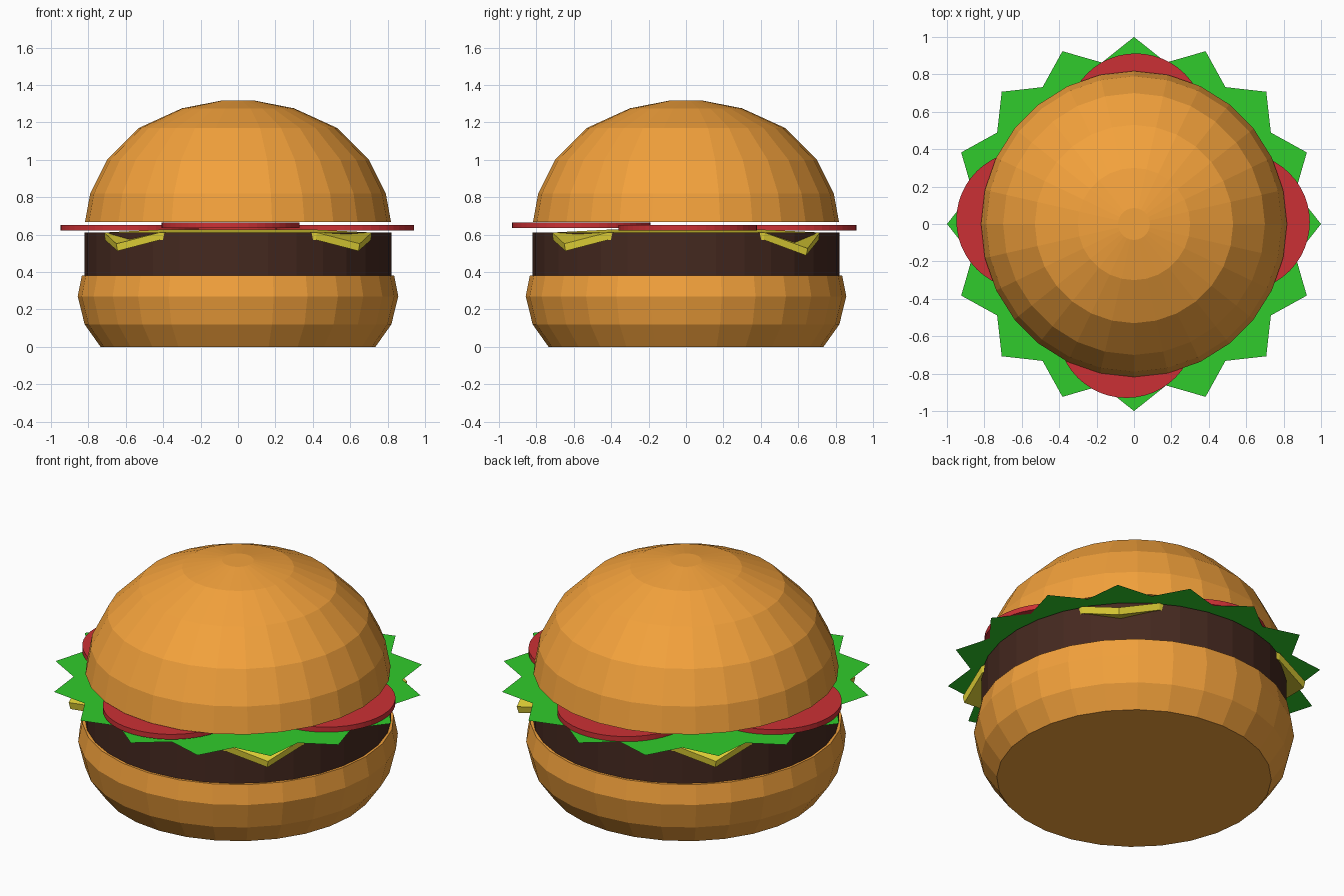
import bpy, bmesh
from math import sin, cos, pi

if "Cube" in bpy.data.objects:
    bpy.data.objects.remove(bpy.data.objects["Cube"])


def material(name, rgb):
    m = bpy.data.materials.new(name)
    m.diffuse_color = (*rgb, 1)
    m.use_nodes = True
    m.node_tree.nodes["Principled BSDF"].inputs["Base Color"].default_value = m.diffuse_color
    return m


BUN = material("bun", (0.9, 0.36, 0.045))
MEAT = material("meat", (0.06, 0.022, 0.014))
CHEESE = material("cheese", (0.8, 0.68, 0.04))
GREEN = material("green", (0.03, 0.6, 0.025))
RED = material("red", (0.6, 0.03, 0.035))


def finish(bm, name, mat):
    bmesh.ops.recalc_face_normals(bm, faces=bm.faces)
    me = bpy.data.meshes.new(name)
    bm.to_mesh(me)
    bm.free()
    me.materials.append(mat)
    ob = bpy.data.objects.new(name, me)
    bpy.context.collection.objects.link(ob)
    return ob


def lathe(name, profile, sides, mat, centre=(0, 0)):
    """Closed solid of revolution from (radius, z) points, bottom to top."""
    bm = bmesh.new()
    rings = [[bm.verts.new((centre[0] + r * cos(2 * pi * i / sides),
                            centre[1] + r * sin(2 * pi * i / sides), z))
              for i in range(sides)] for r, z in profile]
    for a, b in zip(rings, rings[1:]):
        for i in range(sides):
            j = (i + 1) % sides
            bm.faces.new((a[i], a[j], b[j], b[i]))
    bm.faces.new(rings[0])
    bm.faces.new(rings[-1])
    return finish(bm, name, mat)


# Buns and patty
lathe("bottom_bun", [(0.735, 0), (0.82, 0.12), (0.857, 0.27), (0.835, 0.38)], 28, BUN)
lathe("patty", [(0.82, 0.375), (0.82, 0.612)], 32, MEAT)
lathe("top_bun", [(0.818, 0.668), (0.79, 0.82), (0.70, 1.0), (0.53, 1.17),
                  (0.30, 1.275), (0.085, 1.317)], 28, BUN)

# Cheese slice with drooping corners
bm = bmesh.new()
steps = (-0.715, -0.42, 0.42, 0.715)
grid = []
for x in steps:
    row = []
    for y in steps:
        z = 0.626
        if abs(x) > 0.5 and abs(y) > 0.5:
            droop = 0.10 if x > 0 and y > 0 else 0.075
            row.append(bm.verts.new((x * 0.91, y * 0.91, z - droop)))
        else:
            edge = abs(x) > 0.5 or abs(y) > 0.5
            row.append(bm.verts.new((x, y, z - 0.015 * edge)))
    grid.append(row)
for i in range(3):
    for j in range(3):
        bm.faces.new((grid[i][j], grid[i + 1][j], grid[i + 1][j + 1], grid[i][j + 1]))
cheese = finish(bm, "cheese_slice", CHEESE)
mod = cheese.modifiers.new("thickness", 'SOLIDIFY')
mod.thickness = 0.04
mod.offset = -1

# Lettuce: thin sixteen-pointed sheet
bm = bmesh.new()
bm.faces.new([bm.verts.new(((0.88 if k % 2 else 1.0) * cos(pi * k / 16),
                            (0.88 if k % 2 else 1.0) * sin(pi * k / 16), 0.62))
              for k in range(32)])
finish(bm, "lettuce", GREEN)

# Tomato slices
for name, x, y, z in (("right", 0.57, 0.01, 0.622), ("left", -0.58, 0.02, 0.622),
                      ("back", 0.01, 0.542, 0.622), ("front", -0.04, -0.56, 0.634)):
    lathe("tomato_" + name, [(0.37, z), (0.37, z + 0.03)], 48, RED, (x, y))
